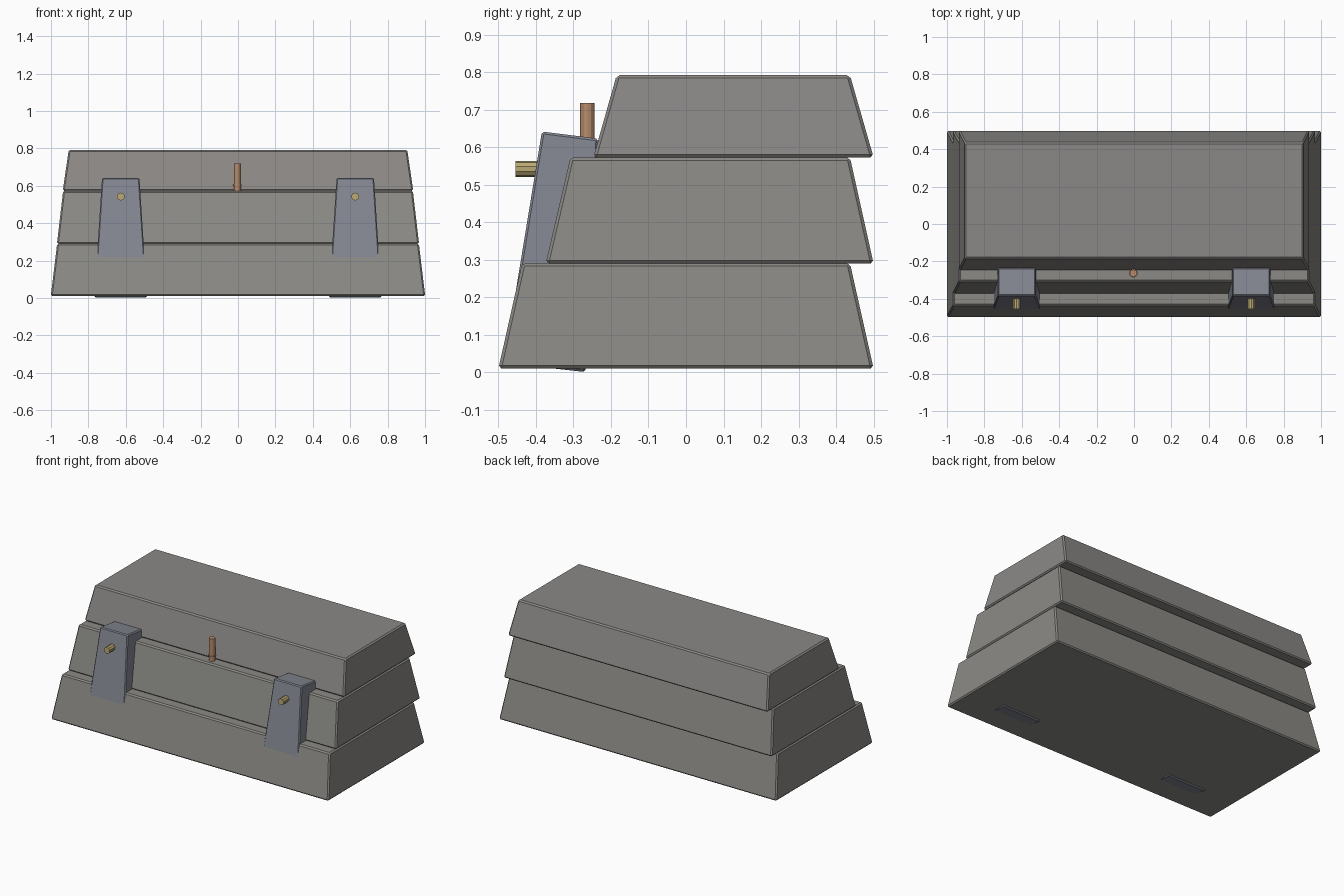
import bpy, bmesh
from math import pi

if "Cube" in bpy.data.objects:
    bpy.data.objects.remove(bpy.data.objects["Cube"])


def loft(name, bottom, top, mat, bevel):
    """Six-sided block between two four-point loops, with chamfered edges."""
    bm = bmesh.new()
    b = [bm.verts.new(p) for p in bottom]
    t = [bm.verts.new(p) for p in top]
    bm.faces.new(b[::-1])
    bm.faces.new(t)
    for i in range(4):
        j = (i + 1) % 4
        bm.faces.new((b[i], b[j], t[j], t[i]))
    bmesh.ops.recalc_face_normals(bm, faces=bm.faces[:])
    bmesh.ops.bevel(bm, geom=bm.edges[:], offset=bevel, segments=1,
                    affect='EDGES', profile=0.5)
    mesh = bpy.data.meshes.new(name)
    bm.to_mesh(mesh)
    bm.free()
    mesh.materials.append(mat)
    obj = bpy.data.objects.new(name, mesh)
    bpy.context.collection.objects.link(obj)
    return obj


def material(name, color):
    mat = bpy.data.materials.new(name)
    mat.diffuse_color = (*color, 1)
    mat.use_nodes = True
    mat.node_tree.nodes["Principled BSDF"].inputs["Base Color"].default_value = mat.diffuse_color
    return mat


def rod(name, loc, radius, length, sides, mat, rot=(0, 0, 0)):
    bpy.ops.mesh.primitive_cylinder_add(vertices=sides, radius=radius, depth=length,
                                        location=loc, rotation=rot)
    obj = bpy.context.object
    obj.name = name
    obj.data.materials.append(mat)
    return obj


def rect(hx, y0, y1, z):
    return [(-hx, y0, z), (hx, y0, z), (hx, y1, z), (-hx, y1, z)]


concrete = material("concrete", (0.26, 0.255, 0.237))
pale_concrete = material("upper_concrete", (0.26, 0.249, 0.239))
steel = material("blue_grey_steel", (0.235, 0.245, 0.29))
brass = material("brass", (0.50, 0.40, 0.18))
copper = material("copper", (0.47, 0.26, 0.15))

# Three stepped, tapered courses sharing a common back plane
courses = [  # half width bottom/top, front y bottom/top, z bottom/top
    ("lower_course", 1.001, 0.967, -0.500, -0.437, 0.010, 0.291, concrete),
    ("middle_course", 0.968, 0.935, -0.374, -0.308, 0.290, 0.573, concrete),
    ("upper_course", 0.937, 0.905, -0.247, -0.185, 0.573, 0.792, pale_concrete),
]
for name, hb, ht, yb, yt, zb, zt, mat in courses:
    loft(name, rect(hb, yb, 0.5, zb), rect(ht, yt, 0.437, zt), mat, 0.008)

# Leaning buttresses with a brass peg in each
for side, label in ((-1, "left"), (1, "right")):
    x = side * 0.627
    bw, tw = 0.140, 0.100
    bottom = [(x - bw, -0.485, 0.025), (x + bw, -0.485, 0.025),
              (x + bw, -0.268, 0.001), (x - bw, -0.268, 0.001)]
    top = [(x - tw, -0.384, 0.642), (x + tw, -0.384, 0.642),
           (x + tw, -0.234, 0.623), (x - tw, -0.234, 0.623)]
    loft(label + "_buttress", bottom, top, steel, 0.006)
    rod(label + "_peg", (x, -0.405, 0.542), 0.021, 0.10, 10, brass, (pi / 2, 0, 0))

# Upright pipe on the middle ledge with a thin collar
rod("upright_pipe", (-0.003, -0.263, 0.637), 0.019, 0.162, 12, copper)
rod("pipe_collar", (-0.003, -0.263, 0.604), 0.023, 0.005, 12, copper)
